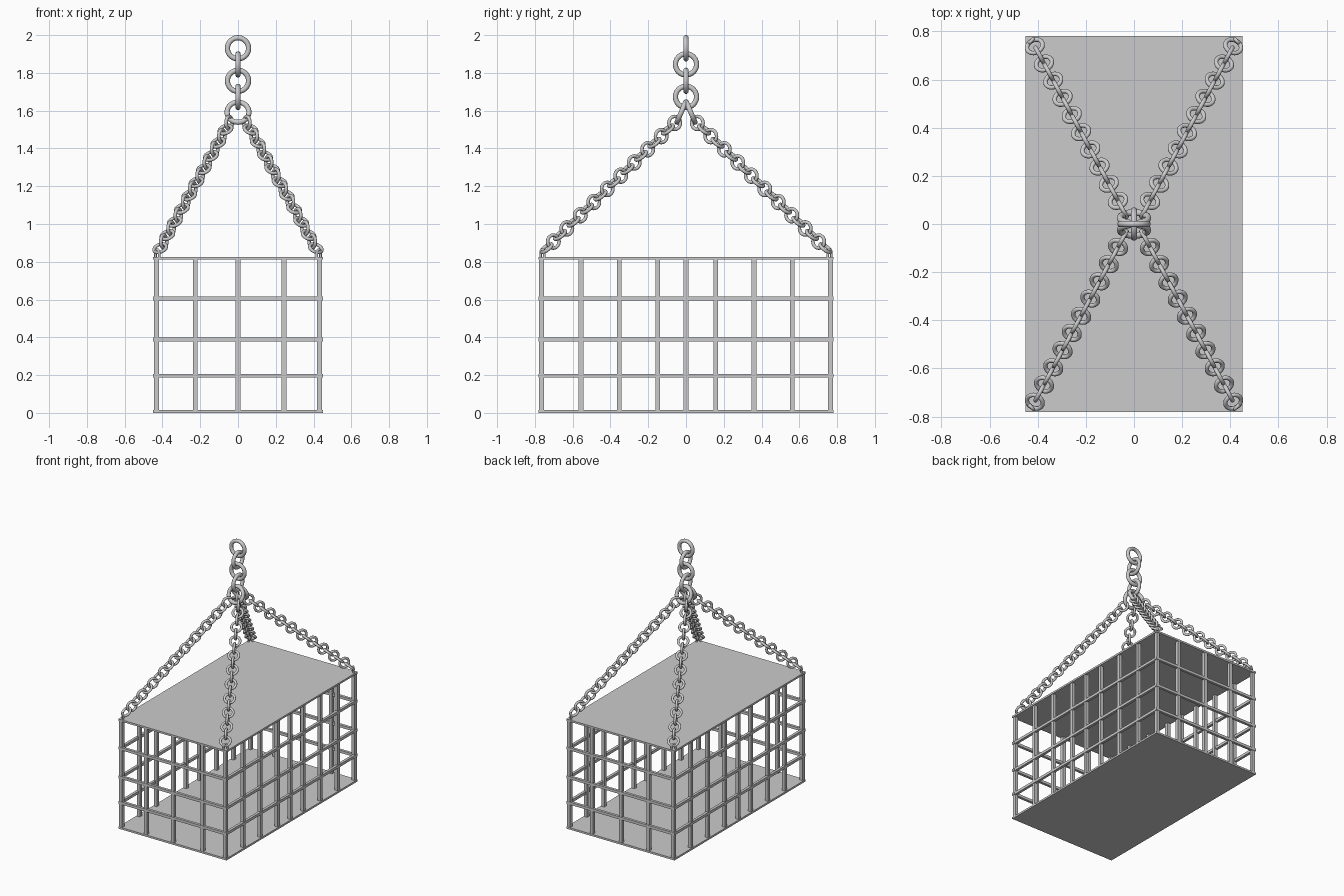
import bpy, math
from mathutils import Vector, Matrix

if "Cube" in bpy.data.objects:
    bpy.data.objects.remove(bpy.data.objects["Cube"])

HX, HY, TOP = 0.45, 0.78, 0.825


def box(name, x0, x1, y0, y1, z0, z1):
    bpy.ops.mesh.primitive_cube_add(size=1, location=((x0 + x1) / 2, (y0 + y1) / 2, (z0 + z1) / 2))
    o = bpy.context.object
    o.name = name
    o.scale = (x1 - x0, y1 - y0, z1 - z0)
    return o


def ring(name, centre, normal, major, minor):
    bpy.ops.mesh.primitive_torus_add(major_radius=major, minor_radius=minor,
                                     major_segments=24, minor_segments=10)
    o = bpy.context.object
    o.name = name
    q = Vector(normal).to_track_quat('Z', 'Y')
    o.matrix_world = Matrix.Translation(Vector(centre)) @ q.to_matrix().to_4x4()
    bpy.ops.object.shade_smooth()
    return o


# floor and roof plates
box("floor_plate", -HX, HX, -HY, HY, 0, 0.014)
box("roof_plate", -HX, HX, -HY, HY, TOP - 0.014, TOP)

# vertical bars: corners, ends and long sides
W = 0.0125
px, py = 0.432, 0.765
posts = [(x, s * py) for s in (-1, 1) for x in (-px, -0.227, 0, 0.243, px)]
posts += [(s * px, y) for s in (-1, 1) for y in (-0.556, -0.354, -0.15, 0, 0.157, 0.36, 0.563)]
for x, y in posts:
    box("vertical_bar", x - W, x + W, y - W, y + W, 0.01, TOP - 0.01)

# horizontal bars wrapping the cage
for z in (0.197, 0.388, 0.605):
    for s in (-1, 1):
        box("end_rail", -HX, HX, s * 0.77 - 0.01, s * 0.77 + 0.01, z - 0.01, z + 0.01)
        box("side_rail", s * 0.438 - 0.01, s * 0.438 + 0.01, -HY, HY, z - 0.01, z + 0.01)

# thick hanging chain
for i, z in enumerate((1.93, 1.845, 1.758, 1.673)):
    ring("main_link", (0, 0, z), (0, 1, 0) if i % 2 == 0 else (1, 0, 0), 0.056, 0.0138)

# two splayed carrier rings
tilt = math.radians(23)
for s in (-1, 1):
    ring("carrier_ring", (0, s * 0.025, 1.592), (0, math.cos(tilt), s * math.sin(tilt)), 0.058, 0.0138)

# four corner chains with roof eyelets
N = 20
for sx in (-1, 1):
    for sy in (-1, 1):
        a = Vector((sx * 0.047, sy * 0.06, 1.535))
        b = Vector((sx * 0.412, sy * 0.738, 0.872))
        d = (b - a).normalized()
        side = d.cross(Vector((0, 0, 1))).normalized()
        up = side.cross(d)
        for i in range(N):
            ring("corner_link", a.lerp(b, i / (N - 1)), side if i % 2 == 0 else up, 0.0345, 0.0092)
        # U-shaped eyelet, standing on the roof corner
        u = Vector((sx, -sy, 0)).normalized() * 0.014
        base = Vector((sx * 0.427, sy * 0.76, 0))
        cu = bpy.data.curves.new("roof_eyelet", 'CURVE')
        cu.dimensions = '3D'
        cu.bevel_depth = 0.007
        cu.bevel_resolution = 2
        sp = cu.splines.new('POLY')
        pts = [base - u + Vector((0, 0, TOP - 0.01))]
        pts += [base - u * math.cos(t) + Vector((0, 0, 0.85 + 0.014 * math.sin(t)))
                for t in [math.pi * k / 8 for k in range(9)]]
        pts.append(base + u + Vector((0, 0, TOP - 0.01)))
        sp.points.add(len(pts) - 1)
        for p, v in zip(sp.points, pts):
            p.co = (*v, 1)
        bpy.context.collection.objects.link(bpy.data.objects.new("roof_eyelet", cu))
